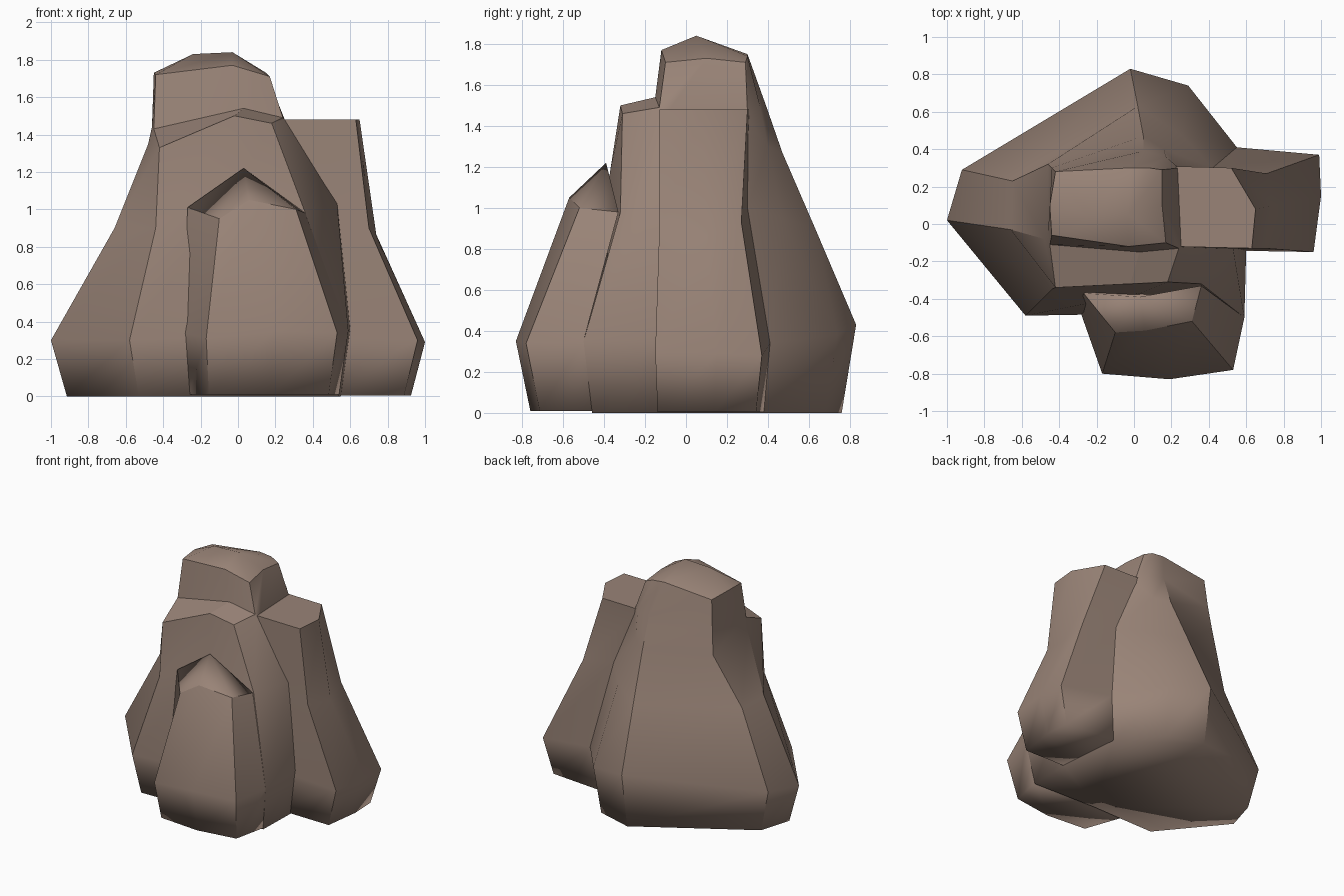
import bpy, bmesh
from math import radians

if "Cube" in bpy.data.objects:
    bpy.data.objects.remove(bpy.data.objects["Cube"])


def foot(ring, k=0.915, z=0.0):
    """Tucked-in base ring, on the ground, below the widest ring."""
    return [(p[0] * k, p[1] * k, z) for p in ring]


def loft(name, rings):
    """Skin equal-sized cross-sections (bottom to top) and cap both ends."""
    bm = bmesh.new()
    rows = [[bm.verts.new(p) for p in r] for r in rings]
    n = len(rows[0])
    for lo, hi in zip(rows, rows[1:]):
        for i in range(n):
            j = (i + 1) % n
            bm.faces.new((lo[i], lo[j], hi[j], hi[i]))
    bm.faces.new(rows[0][::-1])
    bm.faces.new(rows[-1])
    bmesh.ops.remove_doubles(bm, verts=bm.verts, dist=0.001)
    bmesh.ops.triangulate(bm, faces=[f for f in bm.faces if len(f.verts) > 4])
    bmesh.ops.recalc_face_normals(bm, faces=bm.faces)
    me = bpy.data.meshes.new(name)
    bm.to_mesh(me)
    bm.free()
    ob = bpy.data.objects.new(name, me)
    bpy.context.collection.objects.link(ob)
    me.materials.append(stone)
    bpy.ops.object.select_all(action='DESELECT')
    ob.select_set(True)
    bpy.context.view_layer.objects.active = ob
    bpy.ops.object.shade_smooth_by_angle(angle=radians(30))
    # Worn foot: soften the level edges low down; keep the top rim crisp
    top = {tuple(round(c, 3) for c in p) for p in rings[-1]}
    for e in me.edges:
        a, b = (me.vertices[i].co for i in e.vertices)
        if max(a.z, b.z) < 0.45 and abs(a.z - b.z) < 0.12:
            e.use_edge_sharp = False
        elif name == "front_buttress" and all(
                tuple(round(c, 3) for c in p) in top for p in (a, b)):
            e.use_edge_sharp = min(a.z, b.z) < 1.02 and max(a.z, b.z) < 1.1
    return ob


stone = bpy.data.materials.new("stone")
stone.diffuse_color = (0.32, 0.23, 0.185, 1)
stone.use_nodes = True
stone.node_tree.nodes["Principled BSDF"].inputs["Base Color"].default_value = stone.diffuse_color

# Main rock: flared body; rings run front-left, front, right, back, left
body = [
    [(-.58, -.49, .30), (.0, -.48, .33), (.59, -.50, .35), (.60, -.13, .36), (.55, .41, .34),
     (.29, .74, .38), (-.02, .83, .43), (-.92, .29, .33), (-1.0, .02, .30)],
    [(-.44, -.35, .90), (.03, -.37, 1.18), (.36, -.32, .98), (.53, -.13, 1.03), (.42, .30, 1.0),
     (.26, .47, .95), (.02, .63, .90), (-.65, .23, .90), (-.66, -.03, .90)],
    [(-.42, -.34, 1.33), (-.02, -.32, 1.50), (.18, -.31, 1.46), (.25, -.12, 1.48), (.24, .30, 1.44),
     (.16, .40, 1.30), (.05, .47, 1.27), (-.46, .32, 1.30), (-.48, -.08, 1.35)],
]
# Shoulder ledge, head and rounded cap
L, R = (-.24, .05, 1.83), (-.03, .05, 1.84)
head = [
    [(-.45, -.11, 1.43), (.03, -.15, 1.54), (.24, -.13, 1.49), (.25, -.08, 1.48), (.24, .30, 1.46),
     (.17, .36, 1.50), (.05, .39, 1.50), (-.44, .30, 1.48), (-.46, -.05, 1.44)],
    [(-.44, -.06, 1.72), (-.03, -.12, 1.77), (.17, -.10, 1.71), (.15, .10, 1.73), (.15, .29, 1.71),
     (.08, .30, 1.74), (-.02, .30, 1.75), (-.42, .28, 1.71), (-.45, .10, 1.73)],
    [L, R, R, R, R, R, R, L, L],
]
loft("main_rock", [foot(body[0])] + body + head)

# Low buttress leaning on the front
front = [
    [(-.29, -.46, .34), (-.17, -.80, .31), (.19, -.83, .35), (.53, -.78, .34),
     (.59, -.50, .35), (.10, -.25, .35)],
    [(-.27, -.37, 1.01), (-.10, -.58, .95), (.06, -.57, 1.05), (.31, -.52, 1.0),
     (.36, -.33, .98), (.03, -.39, 1.22)],
]
loft("front_buttress", [foot(front[0], z=0.01)] + front)

# Flat-topped column on the right
side = [
    [(.40, -.14, .32), (.96, -.15, .30), (1.0, .15, .29), (.99, .37, .28), (.55, .41, .34)],
    [(.30, -.13, .90), (.70, -.13, .90), (.74, .10, .86), (.71, .27, .93), (.42, .30, 1.0)],
    [(.20, -.12, 1.48), (.63, -.13, 1.48), (.65, .08, 1.48), (.52, .30, 1.48), (.17, .31, 1.48)],
]
loft("side_column", [foot(side[0], 0.925, 0.005)] + side)
